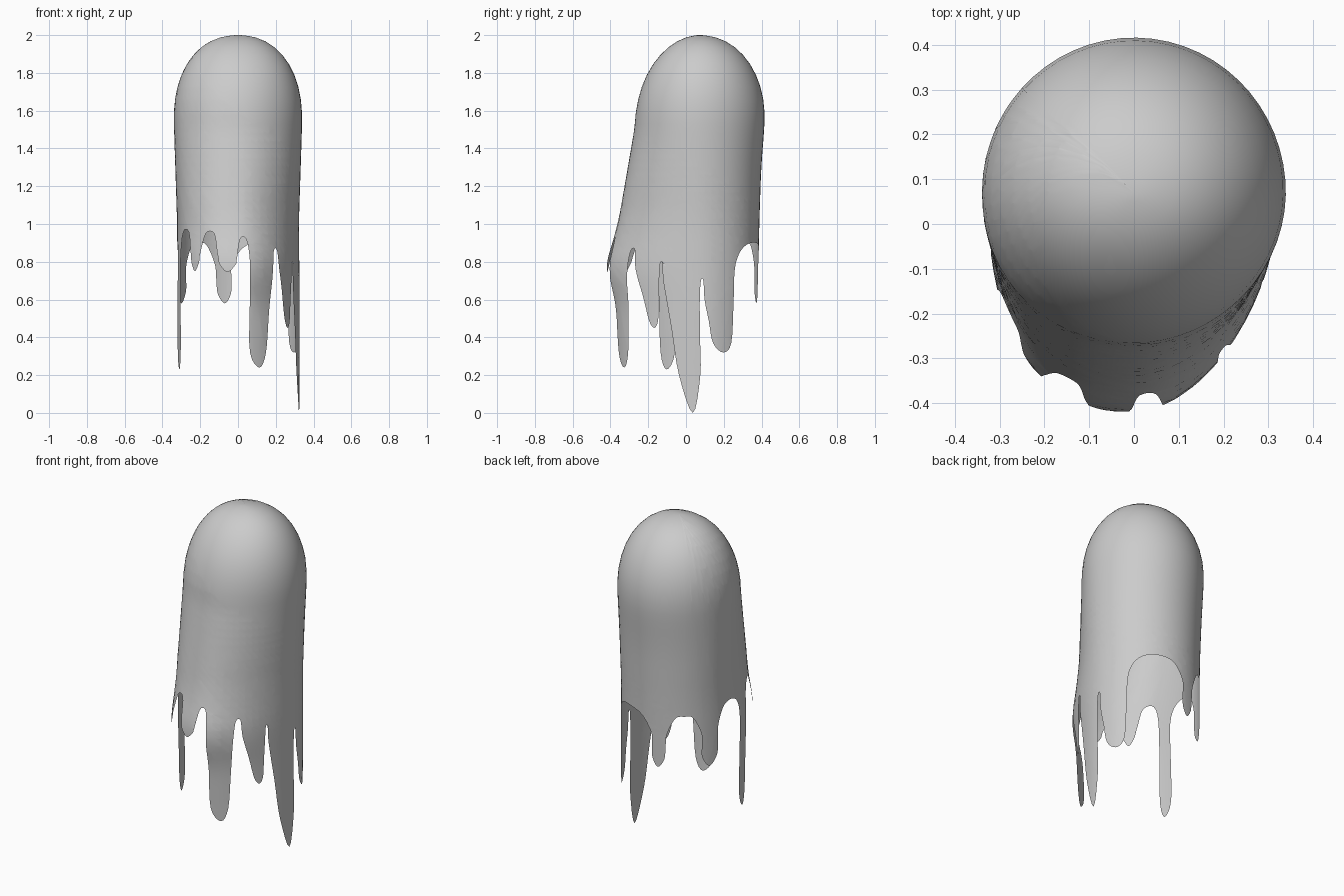
import bpy, bmesh
from math import radians, sin, cos, pi
from mathutils import Vector

if "Cube" in bpy.data.objects:
    bpy.data.objects.remove(bpy.data.objects["Cube"])

YC = 0.07        # y of the shell's axis
Z_DOME = 1.55    # where the dome starts
ARC = 0.0058     # flat length of one degree of wall
SEAM = -139      # angle of the seam, at the back left

# Wall below the dome: z, half width, reach to front, reach to back
WALL = [(0, .325, .42, .30), (.6, .327, .455, .31), (.75, .325, .505, .313),
        (1.0, .322, .43, .318), (1.3, .332, .378, .328), (1.55, .34, .335, .348)]

# Drips, angles in degrees from the front, anticlockwise from the back left:
# root left, root right, low left, low right, tip angle, tip z, rounding height, z of next gap
DRIPS = [(-122, -102, -121, -104, -113, .58, .06, .93),
         (-67, -54, -68, -56, -61, .23, .09, .97),
         (-36.5, -26, -34, -27, -30.5, .75, .04, .96),
         (-13.5, -.6, -11.5, -1.5, -6.5, .745, .04, .93),
         (7.5, 26, 8.5, 21.5, 16, .24, .08, .87),
         (33, 53, 43, 51.5, 48, .45, .04, .80),
         (57, 90.5, 71, 91, 84, .0, .2, .71),
         (95, 127, 103, 122, 113, .32, .05, .90),
         (185.5, 203, 187, 200, 193, .58, .05, .90)]


def hem_points():
    gap = DRIPS[-1][-1]
    pts = [(SEAM, gap), (.75 * DRIPS[0][0] + .25 * (DRIPS[-1][1] - 360), gap - .01)]
    for i, (rl, rr, ll, lr, tip, tz, rnd, nxt) in enumerate(DRIPS):
        zl, zr, low = gap - .11, nxt - .11, tz + rnd
        pts += [(rl, zl), ((rl + ll) / 2, (zl + low) / 2), (ll, low), (tip, tz),
                (lr, low), ((rr + lr) / 2, (zr + low) / 2), (rr, zr)]
        last = i == len(DRIPS) - 1
        after = DRIPS[0][0] + 360 if last else DRIPS[i + 1][0]
        pts.append((.75 * rr + .25 * after, nxt - .01))
        pts.append((SEAM + 360, nxt) if last else (.25 * rr + .75 * after, nxt - .01))
        gap = nxt
    return pts


def lerp_wall(z):
    z = min(max(z, 0), Z_DOME)
    for a, b in zip(WALL, WALL[1:]):
        if z <= b[0]:
            f = (z - a[0]) / (b[0] - a[0])
            return Vector([p + (q - p) * f for p, q in zip(a[1:], b[1:])])
    return Vector(WALL[-1][1:])


def wall_at(z):
    return sum((lerp_wall(z + .04 * k) for k in range(-2, 3)), Vector((0, 0, 0))) / 5


def smooth_path(pts, steps=4):
    pts = [Vector(p) for p in pts]
    pts = [pts[0]] + pts + [pts[-1]]
    out = []
    for p0, p1, p2, p3 in zip(pts, pts[1:], pts[2:], pts[3:]):
        for k in range(steps):
            t = k / steps
            out.append(.5 * (2 * p1 + (p2 - p0) * t + (2 * p0 - 5 * p1 + 4 * p2 - p3) * t * t
                             + (3 * p1 - p0 - 3 * p2 + p3) * t ** 3))
    return out + [pts[-1]]


def wrap(angle, v):
    """Flat (angle, height) to a point on the shell."""
    s, c = sin(angle), cos(angle)
    rx, rf, rb = wall_at(v)
    ry = rf if c > 0 else rb
    n = 2.0
    if c > 0:    # front left is fuller than front right
        n += (.4 if s < 0 else -.2) * min(max((1.7 - v) / .6, 0), 1)
    r = (abs(s / rx) ** n + abs(c / ry) ** n) ** (-1 / n)
    z = v
    if v > Z_DOME:
        h = sin((v - Z_DOME) / (2 - Z_DOME) * pi / 2)
        z = Z_DOME + (2 - Z_DOME) * h
        e = 2.2 - .2 * c * c - .1 * c
        r *= max(1 - h ** e, 0) ** (1 / e)
    return Vector((r * s, YC - r * c, max(z, 0)))


# Flat pattern of the shell: hem below, straight edge at the crown
bm = bmesh.new()
outline = [(p.x * ARC, p.y) for p in smooth_path(hem_points())]
outline += [((SEAM + 360) * ARC, 2), (SEAM * ARC, 2)]
pattern = bm.faces.new([bm.verts.new((x, z, 0)) for x, z in outline])
pattern.normal_update()
bmesh.ops.triangulate(bm, faces=[pattern], ngon_method='EAR_CLIP')
bm.normal_update()


def slice_at(co, no):
    bmesh.ops.bisect_plane(bm, geom=bm.verts[:] + bm.edges[:] + bm.faces[:], dist=1e-6,
                           plane_co=co, plane_no=no)


for i in range(1, 60):
    slice_at(((SEAM + 6 * i) * ARC, 0, 0), (1, 0, 0))
for i in range(1, 45):
    slice_at((0, i * .045, 0), (0, 1, 0))

# Wrap the pattern round the body and weld the seam and crown
for v in bm.verts:
    v.co = wrap(radians(v.co.x / ARC), v.co.y)
bmesh.ops.remove_doubles(bm, verts=bm.verts[:], dist=2e-4)
bmesh.ops.recalc_face_normals(bm, faces=bm.faces[:])
top = max(bm.faces, key=lambda f: f.calc_center_median().z)
if top.normal.z < 0:
    bmesh.ops.reverse_faces(bm, faces=bm.faces[:])
for f in bm.faces:
    f.smooth = True

mesh = bpy.data.meshes.new("dripping_shell")
bm.to_mesh(mesh)
bm.free()
bpy.context.collection.objects.link(bpy.data.objects.new("dripping_shell", mesh))
